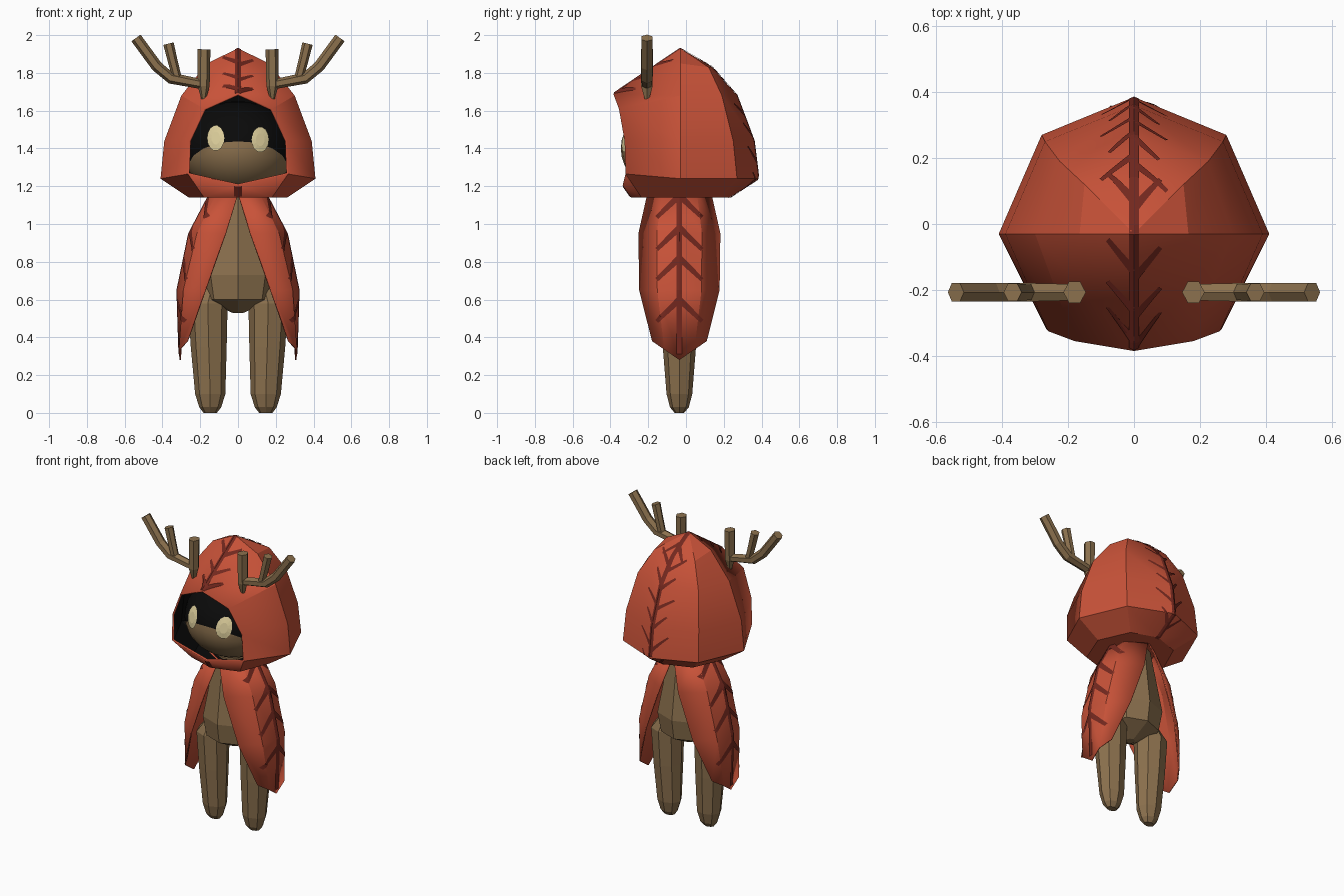
import bpy, bmesh, math
from mathutils import Vector
from mathutils.bvhtree import BVHTree

if "Cube" in bpy.data.objects:
    bpy.data.objects.remove(bpy.data.objects["Cube"])

CY = -0.035  # depth of the body axis


def material(name, rgb):
    m = bpy.data.materials.new(name)
    m.diffuse_color = (*rgb, 1)
    m.use_nodes = True
    m.node_tree.nodes["Principled BSDF"].inputs["Base Color"].default_value = m.diffuse_color
    return m


RED = material("red cloth", (0.58, 0.085, 0.04))
VEIN = material("dark red", (0.17, 0.021, 0.013))
BROWN = material("brown wood", (0.262, 0.165, 0.076))
BLACK = material("black", (0.003, 0.003, 0.003))
CREAM = material("cream", (0.70, 0.60, 0.32))


def finish(bm, name, mats, smooth=None):
    me = bpy.data.meshes.new(name)
    bm.to_mesh(me)
    ob = bpy.data.objects.new(name, me)
    bpy.context.collection.objects.link(ob)
    for m in mats:
        me.materials.append(m)
    if smooth:
        bpy.ops.object.select_all(action='DESELECT')
        ob.select_set(True)
        bpy.context.view_layer.objects.active = ob
        bpy.ops.object.shade_smooth_by_angle(angle=math.radians(smooth))
    return ob


def clean(bm):
    bmesh.ops.remove_doubles(bm, verts=bm.verts, dist=0.0005)
    bmesh.ops.dissolve_degenerate(bm, edges=bm.edges, dist=0.0005)
    bmesh.ops.recalc_face_normals(bm, faces=bm.faces)


def panel(rows):
    """Grid of rows of points, built on both sides of x = 0."""
    bm = bmesh.new()
    for s in (1, -1):
        grid = [[bm.verts.new((s * x, y, z)) for x, y, z in r] for r in rows]
        for a, b in zip(grid, grid[1:]):
            for i in range(min(len(a), len(b)) - 1):
                bm.faces.new((a[i], a[i + 1], b[i + 1], b[i]))
    clean(bm)
    return bm


def skin(bm, rings):
    """Closed tube through rings of points."""
    vs = [[bm.verts.new(p) for p in r] for r in rings]
    n = len(vs[0])
    for a, b in zip(vs, vs[1:]):
        for i in range(n):
            bm.faces.new((a[i], a[(i + 1) % n], b[(i + 1) % n], b[i]))
    bm.faces.new(vs[0])
    bm.faces.new(vs[-1])


def loft(name, rings, sides, mat, smooth=None):
    bm = bmesh.new()
    turn = [2 * math.pi * i / sides for i in range(sides)]
    skin(bm, [[(cx + rx * math.sin(t), CY + ry * math.cos(t), z) for t in turn]
              for cx, z, rx, ry in rings])
    clean(bm)
    return finish(bm, name, [mat], smooth)


# Hood shell: columns run centre back, rear corner, side, front rim, front centre
hood_rows = [
    [(0, -0.03, 1.14)] * 5,
    [(0, .23, 1.14), (.17, .17, 1.14), (.26, -.03, 1.14), (.18, -.235, 1.14), (0, -.29, 1.14)],
    [(0, .385, 1.24), (.28, .27, 1.24), (.41, -.03, 1.24), (.265, -.32, 1.265), (0, -.335, 1.205)],
    [(0, .36, 1.44), (.27, .25, 1.44), (.39, -.03, 1.44), (.26, -.325, 1.44)],
    [(0, .27, 1.68), (.225, .19, 1.68), (.30, -.03, 1.68), (.18, -.355, 1.61)],
    [(0, .14, 1.83), (.15, .12, 1.83), (.165, -.03, 1.85), (0, -.385, 1.69)],
    [(0, -.03, 1.93)] * 4,
]
bm = panel(hood_rows)
hood_tree = BVHTree.FromBMesh(bm)
hood = finish(bm, "hood", [RED, BLACK], 25)
mod = hood.modifiers.new("lining", 'SOLIDIFY')
mod.thickness, mod.offset, mod.material_offset = 0.012, -1, 1

# Cape: two side panels, open in front and behind
cape_rows = []
for z, edge_x, edge_y, mid_x, tip in ((1.16, 0, .17, .15, 0), (.95, .068, .217, .26, 0),
                                      (.65, .175, .213, .322, 0), (.38, .27, .145, .325, -.1)):
    q = edge_x + (mid_x - edge_x) * 0.78
    cape_rows.append([(edge_x, CY - edge_y, z), (q, CY - edge_y * .55, z + tip * .45),
                      (mid_x - (.015 if tip else 0), CY, z + tip),
                      (q, CY + edge_y * .55, z + tip * .45), (edge_x, CY + edge_y, z)])
bm = panel(cape_rows)
for f in bm.faces:  # face away from the body
    c = f.calc_center_median()
    if f.normal.dot(Vector((c.x, c.y - CY, 0))) < 0:
        f.normal_flip()
cape_tree = BVHTree.FromBMesh(bm)
cape = finish(bm, "cape", [RED], 25)
mod = cape.modifiers.new("thickness", 'SOLIDIFY')
mod.thickness, mod.offset = 0.008, -1


# Painted veins: thin ribbons laid on the cloth
def on_hood(u, v):
    t = v / 0.42
    d = Vector((0, math.cos(t), math.sin(t)))
    return hood_tree.ray_cast(Vector((u, -.03, 1.4)), d)[0], d


def on_cape(side):
    def place(y, z):
        d = Vector((side, 0, 0))
        return cape_tree.ray_cast(d * 2 + Vector((0, y, z)), -d)[0], d
    return place


def ribbon(bm, place, a, b, wa, wb, n):
    a, b = Vector(a), Vector(b)
    side = (b - a).normalized().orthogonal() / 2
    prev = None
    for i in range(n + 1):
        k = i / n
        mid, w = a.lerp(b, k), wa + (wb - wa) * k
        hits = [place(*(mid + side * w * s)) for s in (-1, 0, 1)]
        if any(h[0] is None for h in hits):
            prev = None
            continue
        cur = [bm.verts.new(p + d * 0.004) for p, d in hits]
        if prev:
            for j in (0, 1):
                f = bm.faces.new((prev[j], prev[j + 1], cur[j + 1], cur[j]))
                f.normal_update()
                if f.normal.dot(hits[1][1]) < 0:
                    f.normal_flip()
        prev = cur


def deg(t):
    return math.radians(t) * 0.42


bm = bmesh.new()
ribbon(bm, on_hood, (0, deg(-47)), (0, deg(140)), .03, .03, 60)
ribbon(bm, on_hood, (0, deg(213.5)), (0, deg(224)), .04, .04, 4)
for i, t in enumerate((-36, -16, 4, 22, 40, 56)):  # back branches rise outward
    for s in (1, -1):
        t0 = t + (5 if s > 0 else 0)
        reach = .10 if i % 2 else .075
        ribbon(bm, on_hood, (0, deg(t0)), (s * reach, deg(t0 + 13)), .024, .012, 8)
for t in (78, 104, 122, 136):  # crown and front branches
    for s in (1, -1):
        t0 = t + (3 if s > 0 else 0)
        ribbon(bm, on_hood, (0, deg(t0)), (s * .08, deg(t0 - 12)), .026, .014, 8)
finish(bm, "hood_veins", [VEIN])

bm = bmesh.new()
for side in (1, -1):
    place = on_cape(side)
    ribbon(bm, place, (CY, 1.14), (CY, .29), .03, .03, 40)
    for z in (1.15, .98, .82, .60):
        for s in (1, -1):
            ribbon(bm, place, (CY, z), (CY + s * .12, z - .115), .034, .022, 10)
finish(bm, "cape_veins", [VEIN])

# Head: ellipsoid, dark above and brown below a tilted line
HC, HR = Vector((0, -.045, 1.4)), Vector((.30, .30, .25))
LINE, TILT = Vector((0, -.345, 1.44)), Vector((0, .65, 1))
bm = bmesh.new()
bmesh.ops.create_uvsphere(bm, u_segments=28, v_segments=18, radius=1)
for v in bm.verts:
    v.co = HC + v.co * HR
bmesh.ops.bisect_plane(bm, geom=bm.verts[:] + bm.edges[:] + bm.faces[:],
                       plane_co=LINE, plane_no=TILT)
for f in bm.faces:
    f.material_index = int((f.calc_center_median() - LINE).dot(TILT) > 0)
finish(bm, "head", [BROWN, BLACK], 60)

# Eyes: oval plates following the face
bm = bmesh.new()
for ex, ez in ((-.118, 1.455), (.118, 1.447)):
    rings = []
    for k in (.5, 1):
        ring = []
        for i in range(14):
            t = 2 * math.pi * i / 14
            x, z = ex + .046 * k * math.cos(t), ez + .068 * k * math.sin(t)
            h = 1 - (x / HR.x) ** 2 - ((z - HC.z) / HR.z) ** 2
            ring.append(bm.verts.new((x, HC.y - HR.y * math.sqrt(h) - .007, z)))
        rings.append(ring)
    bm.faces.new(rings[0])
    for i in range(14):
        j = (i + 1) % 14
        bm.faces.new((rings[0][i], rings[1][i], rings[1][j], rings[0][j]))
finish(bm, "eyes", [CREAM])

# Body and legs
loft("body", [(0, .53, .03, .03), (0, .60, .18, .165), (0, .73, .205, .185),
              (0, 1.16, .11, .13)], 8, BROWN)
for s, name in ((1, "right_leg"), (-1, "left_leg")):
    loft(name, [(s * .147, .0, .035, .025), (s * .147, .03, .058, .05),
                (s * .147, .10, .08, .068), (s * .155, .35, .095, .088),
                (s * .16, .58, .105, .10), (s * .14, .66, .06, .07)], 8, BROWN)


# Antlers: six-sided tubes bent in the x-z plane
def tube(bm, pts, s):
    rings = []
    for i, (x, z, r) in enumerate(pts):
        a, b = pts[max(i - 1, 0)], pts[min(i + 1, len(pts) - 1)]
        d = Vector((b[0] - a[0], b[1] - a[1])).normalized()
        ring = []
        for k in range(6):
            t = math.pi * k / 3
            o = r * math.cos(t)
            ring.append((s * (x - d.y * o), -.207 + r * 1.1 * math.sin(t), z + d.x * o))
        rings.append(ring)
    skin(bm, rings)


for s, name in ((1, "right_antler"), (-1, "left_antler")):
    bm = bmesh.new()
    tube(bm, [(.182, 1.66, .012), (.182, 1.73, .032), (.18, 1.925, .034)], s)
    tube(bm, [(.19, 1.74, .026), (.355, 1.772, .03), (.43, 1.835, .03), (.54, 1.985, .03)], s)
    tube(bm, [(.32, 1.765, .024), (.345, 1.86, .026), (.368, 1.955, .028)], s)
    bmesh.ops.recalc_face_normals(bm, faces=bm.faces)
    finish(bm, name, [BROWN])
